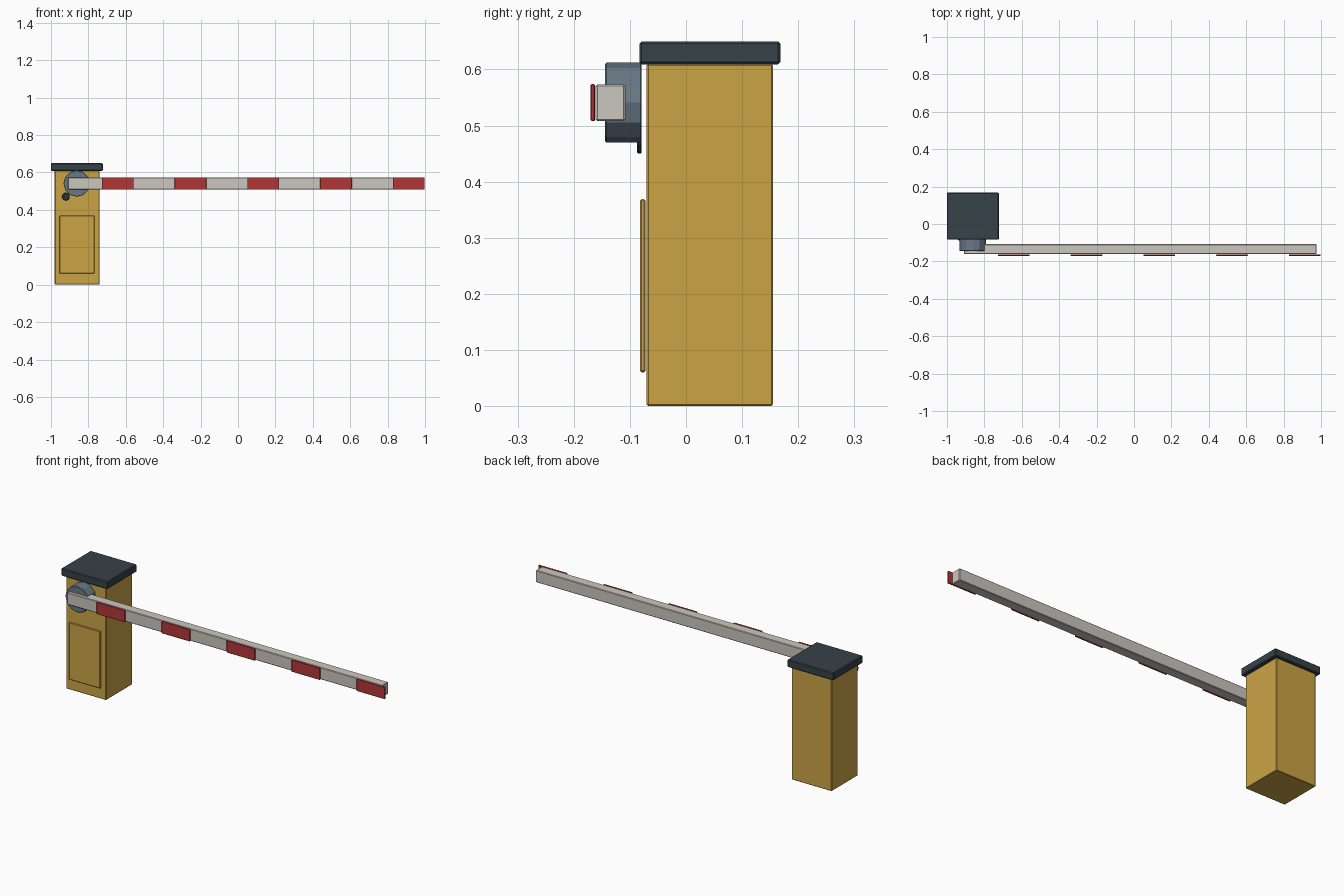
import bpy
from math import radians

cube = bpy.data.objects.get("Cube")
if cube:
    bpy.data.objects.remove(cube, do_unlink=True)


def material(name, rgb):
    m = bpy.data.materials.new(name)
    m.use_nodes = True
    m.diffuse_color = (*rgb, 1)
    m.node_tree.nodes["Principled BSDF"].inputs["Base Color"].default_value = (*rgb, 1)
    return m


gold = material("golden yellow", (0.60, 0.37, 0.06))
slate = material("dark slate", (0.038, 0.054, 0.066))
steel = material("steel blue", (0.14, 0.19, 0.24))
white = material("warm white", (0.60, 0.57, 0.52))
red = material("signal red", (0.45, 0.037, 0.037))
black = material("charcoal", (0.025, 0.032, 0.04))


def finish(obj, name, mat, bevel):
    obj.name = name
    obj.data.materials.append(mat)
    mod = obj.modifiers.new("soft edges", "BEVEL")
    mod.width = bevel
    mod.segments = 1
    mod.limit_method = "ANGLE"
    mod.angle_limit = radians(40)
    return obj


def box(name, low, high, mat, bevel=0.003):
    """Box between two opposite corners."""
    bpy.ops.mesh.primitive_cube_add(size=1)
    obj = bpy.context.object
    for v in obj.data.vertices:
        v.co = [(a + b) / 2 + c * (b - a) for a, b, c in zip(low, high, v.co)]
    return finish(obj, name, mat, bevel)


def disc(name, x, z, radius, y_front, y_back, sides, mat, bevel):
    """Flat-sided cylinder lying along y."""
    bpy.ops.mesh.primitive_cylinder_add(
        vertices=sides, radius=radius, depth=y_back - y_front,
        location=(x, (y_front + y_back) / 2, z), rotation=(radians(90), 0, 0))
    return finish(bpy.context.object, name, mat, bevel)


# Cabinet with its lid and door
box("cabinet", (-0.98, -0.07, 0), (-0.74, 0.155, 0.61), gold)
box("cabinet_lid", (-1, -0.083, 0.609), (-0.723, 0.168, 0.65), slate, 0.004)
box("cabinet_door", (-0.955, -0.082, 0.06), (-0.767, -0.072, 0.369), gold)

# Pivot and lock
disc("arm_pivot", -0.862, 0.541, 0.071, -0.144, -0.079, 12, steel, 0.002)
disc("door_lock", -0.92, 0.471, 0.021, -0.087, -0.079, 10, black, 0.002)

# Boom arm and its stripes
box("boom_arm", (-0.91, -0.161, 0.508), (0.975, -0.108, 0.573), white)
for i in range(5):
    x = -0.728 + i * 0.389
    box(f"red_stripe_{i + 1}", (x, -0.17, 0.508), (x + 0.17, -0.162, 0.574), red, 0.002)
